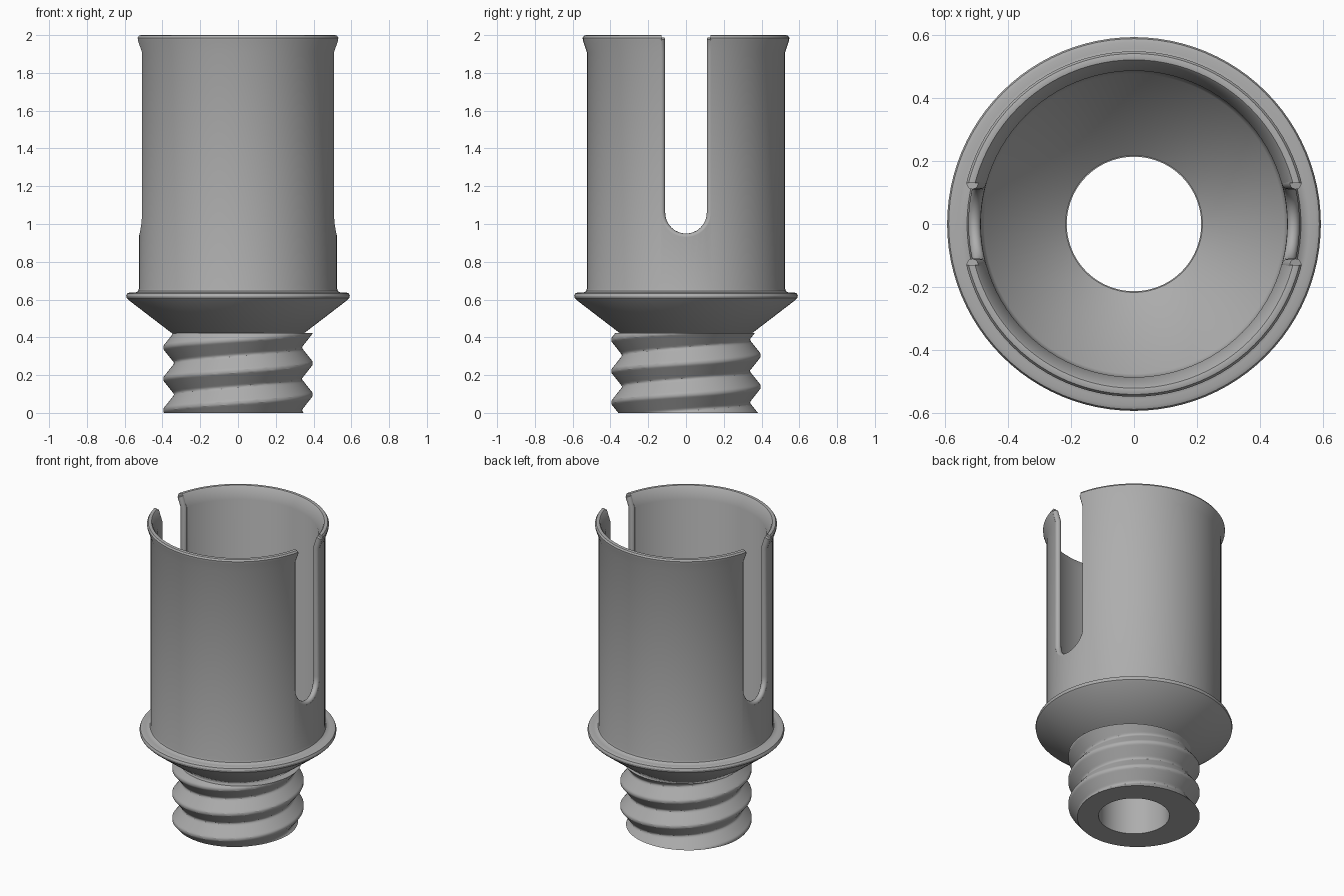
import bpy, bmesh
from math import sin, cos, pi, sqrt, radians

old = bpy.data.objects.get("Cube")
if old:
    bpy.data.objects.remove(old, do_unlink=True)

SEG = 96
grey = bpy.data.materials.new("plain grey")
grey.use_nodes = True
grey.diffuse_color = (0.42, 0.42, 0.42, 1)
grey.node_tree.nodes["Principled BSDF"].inputs["Base Color"].default_value = grey.diffuse_color


def finish(name, bm):
    bmesh.ops.recalc_face_normals(bm, faces=bm.faces)
    mesh = bpy.data.meshes.new(name)
    bm.to_mesh(mesh)
    bm.free()
    mesh.materials.append(grey)
    obj = bpy.data.objects.new(name, mesh)
    bpy.context.collection.objects.link(obj)
    return obj


def smooth(obj):
    bpy.ops.object.select_all(action='DESELECT')
    obj.select_set(True)
    bpy.context.view_layer.objects.active = obj
    bpy.ops.object.shade_smooth_by_angle(angle=radians(32))


def revolve(name, section):
    """Closed ring solid; section(angle) returns the loop of (radius, height)."""
    bm = bmesh.new()
    rings = []
    for i in range(SEG):
        a = 2 * pi * i / SEG
        rings.append([bm.verts.new((r * cos(a), r * sin(a), z)) for r, z in section(a)])
    n = len(rings[0])
    for i in range(SEG):
        p, q = rings[i], rings[(i + 1) % SEG]
        for j in range(n):
            k = (j + 1) % n
            bm.faces.new((p[j], q[j], q[k], p[k]))
    return finish(name, bm)


# Sleeve with conical base, rounded flange and flared rim
BORE = 0.213
sleeve_profile = [
    (BORE, 0.40), (0.345, 0.418), (0.58, 0.598), (0.59, 0.608), (0.592, 0.62),
    (0.587, 0.632), (0.575, 0.637), (0.555, 0.635), (0.54, 0.638), (0.529, 0.645),
    (0.525, 0.658), (0.525, 1.91), (0.546, 1.972), (0.547, 1.986), (0.54, 1.997),
    (0.53, 2.0), (0.52, 1.998), (0.513, 1.99), (0.485, 1.92), (0.485, 0.66),
    (0.475, 0.635), (BORE, 0.42)]
sleeve = revolve("sleeve", lambda a: sleeve_profile)

# Slot cutter: a round-bottomed slab through both sides
HALF, SLOT_Z, EDGE = 0.13, 1.06, 0.02
outline = [(HALF * cos(t), SLOT_Z + HALF * sin(t))
           for t in (pi + pi * i / 24 for i in range(25))]
outline += [(HALF, 2.2), (-HALF, 2.2)]
bm = bmesh.new()
face = bm.faces.new([bm.verts.new((-1, y, z)) for y, z in outline])
out = bmesh.ops.extrude_face_region(bm, geom=[face])
bmesh.ops.translate(bm, vec=(2, 0, 0),
                    verts=[v for v in out["geom"] if isinstance(v, bmesh.types.BMVert)])
cutter = finish("slot_cutter", bm)
cutter.hide_render = True
mod = sleeve.modifiers.new("slots", 'BOOLEAN')
mod.operation = 'DIFFERENCE'
mod.solver = 'EXACT'
mod.object = cutter
bpy.ops.object.select_all(action='DESELECT')
sleeve.select_set(True)
bpy.context.view_layer.objects.active = sleeve
bpy.ops.object.modifier_apply(modifier=mod.name)
bpy.data.objects.remove(cutter, do_unlink=True)
smooth(sleeve)


# Rounded edging that runs down, around and up each slot
def slot_edge(name, side):
    path = [(-HALF, 1.982), (-HALF, 1.915)] + outline[:25] + [(HALF, 1.915), (HALF, 1.982)]
    curve = bpy.data.curves.new(name, 'CURVE')
    curve.dimensions = '3D'
    curve.bevel_depth = EDGE
    curve.bevel_resolution = 4
    curve.use_fill_caps = True
    line = curve.splines.new('POLY')
    line.points.add(len(path) - 1)
    for point, (y, z) in zip(line.points, path):
        r = 0.505 + 0.35 * max(0, z - 1.915)
        point.co = (side * sqrt(r * r - y * y), y, z, 1)
    curve.materials.append(grey)
    obj = bpy.data.objects.new(name, curve)
    bpy.context.collection.objects.link(obj)
    bpy.ops.object.select_all(action='DESELECT')
    obj.select_set(True)
    bpy.context.view_layer.objects.active = obj
    bpy.ops.object.convert(target='MESH')
    smooth(bpy.context.view_layer.objects.active)


slot_edge("left_slot_edge", 1)
slot_edge("right_slot_edge", -1)

# Threaded neck: a right-handed ridge wound around a hollow tube
PITCH, ROOT, DEPTH, TOP, ROWS = 0.166, 0.336, 0.066, 0.423, 60


def neck_section(a):
    loop = [(BORE, 0.0)]
    for i in range(ROWS + 1):
        z = TOP * i / ROWS
        turn = (z - 0.097) / PITCH - a / (2 * pi)
        ridge = 1 - 2 * abs(turn - round(turn))
        ridge = min(max(ridge, 0.06), 0.9)
        loop.append((ROOT + DEPTH * ridge, z))
    return loop + [(BORE, TOP)]


smooth(revolve("threaded_neck", neck_section))
